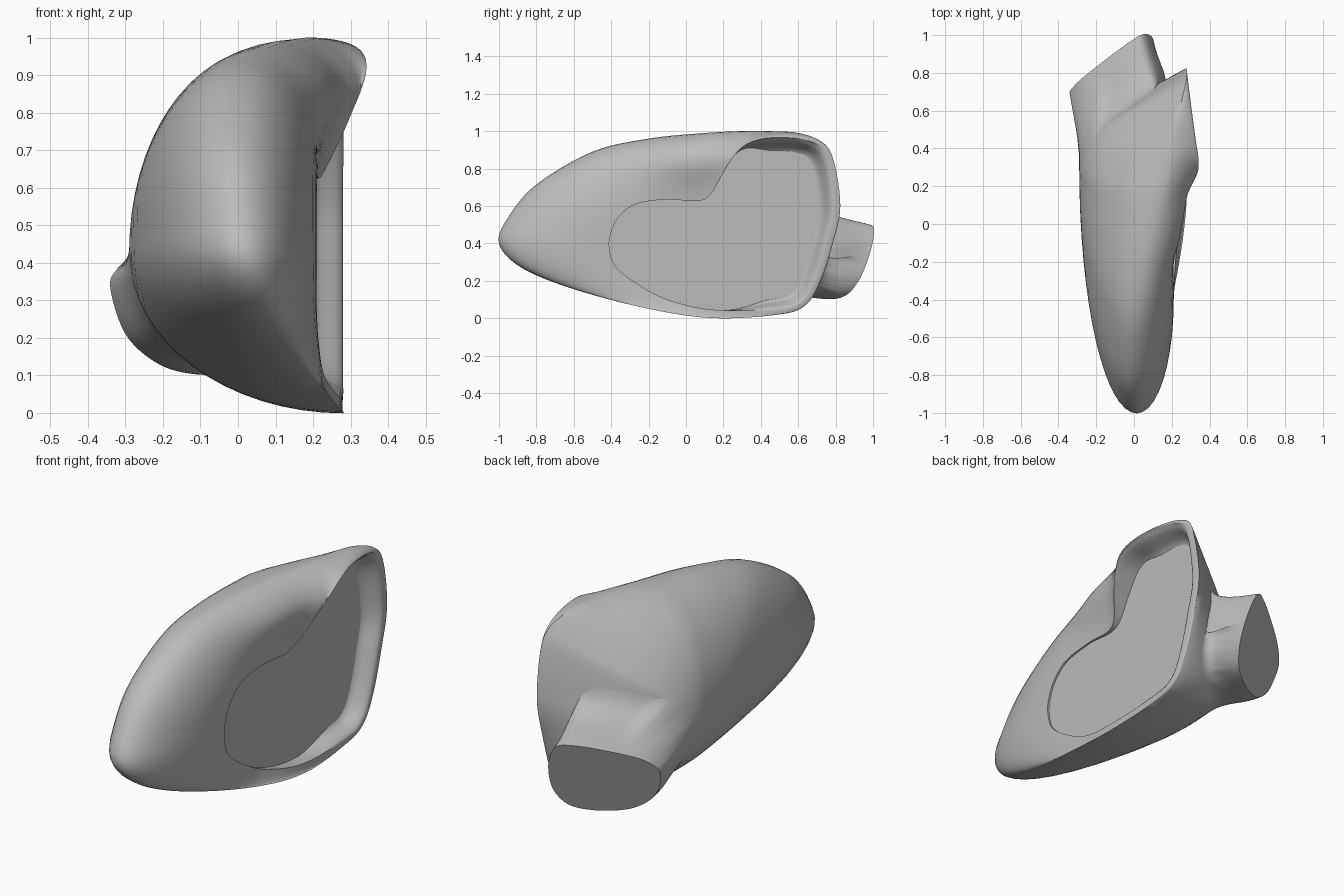
import bpy, math
from mathutils import Vector
from mathutils.bvhtree import BVHTree

cube = bpy.data.objects.get("Cube")
if cube:
    bpy.data.objects.remove(cube, do_unlink=True)

grey = bpy.data.materials.new("satin grey")
grey.use_nodes = True
colour = (0.5, 0.5, 0.5, 1)
grey.diffuse_color = colour
grey.node_tree.nodes["Principled BSDF"].inputs["Base Color"].default_value = colour

PLATE_X = 0.2
STEPS = 6


def ease(value):
    value = min(1, max(0, value))
    return value * value * (3 - 2 * value)


def smooth_loop(points):
    """Closed Catmull-Rom curve through (y, z, x) points."""
    pts = [Vector((x, y, z)) for y, z, x in points]
    n, out = len(pts), []
    for i in range(n):
        a, b, c, d = (pts[(i + k) % n] for k in (-1, 0, 1, 2))
        for s in range(STEPS):
            t = s / STEPS
            out.append(b + 0.5 * t * (c - a + t * (2 * a - 5 * b + 4 * c - d
                                                   + t * (3 * (b - c) + d - a))))
    return out


def quarter_ellipse(start, end, t):
    """Leaves start along x and arrives at end across the side plane."""
    angle = t * math.pi / 2
    p = start.lerp(end, 1 - math.cos(angle))
    p.x = start.x + (end.x - start.x) * math.sin(angle)
    return p


def build(name, rings, cap_first=False):
    n = len(rings[0])
    verts = [p for ring in rings for p in ring]
    faces = []
    for r in range(len(rings) - 1):
        for i in range(n):
            j = (i + 1) % n
            faces.append((r * n + i, r * n + j, (r + 1) * n + j, (r + 1) * n + i))
    if cap_first:
        faces.append(tuple(reversed(range(n))))
    mesh = bpy.data.meshes.new(name)
    mesh.from_pydata(verts, [], faces)
    mesh.materials.append(grey)
    obj = bpy.data.objects.new(name, mesh)
    bpy.context.collection.objects.link(obj)
    bpy.ops.object.select_all(action="DESELECT")
    obj.select_set(True)
    bpy.context.view_layer.objects.active = obj
    bpy.ops.object.mode_set(mode="EDIT")
    bpy.ops.mesh.select_all(action="SELECT")
    bpy.ops.mesh.remove_doubles(threshold=0.0001)
    bpy.ops.mesh.normals_make_consistent(inside=False)
    bpy.ops.object.mode_set(mode="OBJECT")
    bpy.ops.object.shade_smooth_by_angle(angle=math.radians(40))
    return obj


# Widest outline of the housing, from the nose over the top and back underneath
outline = smooth_loop([
    (-1, .4, .02), (-.95, .54, 0), (-.8, .715, -.01), (-.5, .89, .01),
    (-.2, .96, .06), (.1, .99, .13), (.3, 1, .18), (.43, 1, .2),
    (.6, .99, .24), (.73, .94, .27), (.79, .84, .28), (.825, .6, .275),
    (.785, .4, .27), (.72, .2, .27), (.64, .07, .27), (.5, .02, .275),
    (.15, 0, .28), (-.2, .05, .24), (-.6, .155, .15), (-.88, .27, .07)])

# Inner lip: nearly flush arc in front, raised hood on top, thin rim behind
lip = smooth_loop([
    (-.41, .38, .21), (-.4, .46, .21), (-.36, .54, .21), (-.27, .61, .21),
    (-.1, .635, .21), (.1, .635, .225), (.2, .78, .295), (.28, .9, .335),
    (.4, .955, .325), (.62, .955, .3), (.74, .88, .285), (.785, .6, .28),
    (.745, .4, .28), (.685, .2, .28), (.62, .09, .28), (.5, .05, .28),
    (.15, .045, .27), (-.1, .1, .23), (-.27, .19, .215), (-.38, .28, .21)])

# Edge of the recessed plate, drawn in from the lip towards the rear
middle = Vector((PLATE_X, .25, .45))
plate_edge = []
for p in lip:
    q = p.lerp(middle, 0.13 * ease((p.y - 0.2) / 0.3))
    q.x = PLATE_X
    plate_edge.append(q)

crown = Vector((-.29, .3, .43))


def dome(p, t):
    """Rounded back, flattened at the upper rear above the foot."""
    flat = 0.75 * ease((p.y - 0.1) / 0.65) * ease((p.z - 0.1) / 0.6)
    return quarter_ellipse(p, crown, t).lerp(p.lerp(crown, t), flat * (1 - t * t))


def shoulder(a, b, t):
    """Rounded side above the plate, with the swelling of the hood."""
    p = quarter_ellipse(a, b, t)
    away = (p.y - 0.06) ** 2 / 0.08 + (p.z - 0.85) ** 2 / 0.03
    p.x += 0.07 * math.exp(-away) * math.sin(math.pi * t)
    return p


def recess(a, b, t):
    """Rolls over the lip and flattens out into the plate."""
    p = a.lerp(b, t)
    p.x = a.x + (b.x - a.x) * ease(t)
    return p


# Housing: domed back, rounded shoulder and recess wall
rings = [[dome(p, t / 16) for p in outline] for t in range(16, 0, -1)]
for t in range(11):
    rings.append([shoulder(a, b, t / 10) for a, b in zip(outline, lip)])
for t in range(1, 7):
    rings.append([recess(a, b, t / 6) for a, b in zip(lip, plate_edge)])
housing = build("mirror_housing", rings)

# Flat plate in the recess
build("mirror_plate", [[p.lerp(middle, 0.5) for p in plate_edge], plate_edge], cap_first=True)

# Mounting foot: slanted, downward tilted end flaring tangentially into the housing
section = smooth_loop([(0, z, x) for x, z in (
    (-.34, .33), (-.325, .38), (-.27, .425), (-.16, .465), (-.04, .495), (.04, .49),
    (.085, .41), (.105, .3), (.1, .21), (.06, .135), (-.02, .105), (-.13, .105),
    (-.22, .135), (-.3, .21))])
surface = BVHTree.FromPolygons([v.co for v in housing.data.vertices],
                               [f.vertices for f in housing.data.polygons])
strands = []
for p in section:
    end = Vector((p.x, .98 + .646 * p.x + .4 * (p.z - .5), p.z))
    along = (p.x + .34) / .44
    rise = max(0, p.z - 0.3)
    guide = Vector((-.3 + .45 * along, .25 + .52 * along, p.z + 0.8 * rise))
    base, normal = surface.find_nearest(guide)[:2]
    reach = 0.4 * (base - end).length
    near_end = end + Vector((.16, -1, 1.4 * rise)).normalized() * reach
    slope = near_end - base
    slope -= normal * slope.dot(normal)
    near_base = base + slope.normalized() * reach
    strand = []
    for step in range(13):
        u = step / 12
        v = 1 - u
        strand.append(end * v ** 3 + near_end * (3 * u * v * v)
                      + near_base * (3 * u * u * v) + base * u ** 3)
    strands.append(strand)
build("mounting_foot", list(zip(*strands)), cap_first=True)
